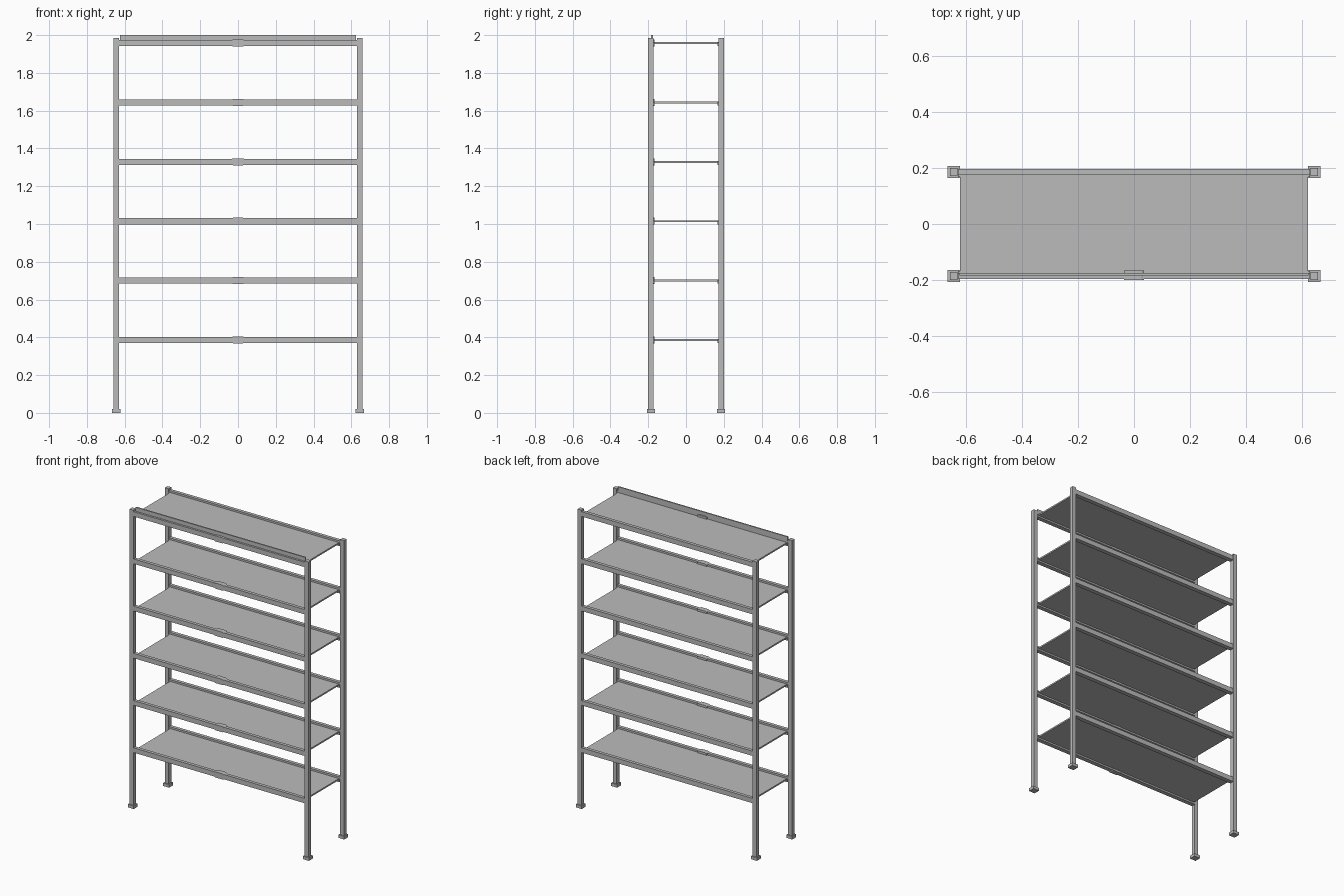
import bpy
import bmesh

cube = bpy.data.objects.get("Cube")
if cube:
    bpy.data.objects.remove(cube, do_unlink=True)

grey = bpy.data.materials.new("painted_grey_steel")
grey.use_nodes = True
colour = (0.5, 0.5, 0.5, 1)
grey.diffuse_color = colour
grey.node_tree.nodes["Principled BSDF"].inputs["Base Color"].default_value = colour


def finish(name, bm):
    bmesh.ops.recalc_face_normals(bm, faces=bm.faces)
    mesh = bpy.data.meshes.new(name)
    bm.to_mesh(mesh)
    bm.free()
    mesh.materials.append(grey)
    obj = bpy.data.objects.new(name, mesh)
    bpy.context.collection.objects.link(obj)
    return obj


def box(name, x, y, z):
    """Box from (min, max) ranges."""
    bm = bmesh.new()
    bmesh.ops.create_cube(bm, size=1)
    for v in bm.verts:
        v.co = [r[0] if c < 0 else r[1] for c, r in zip(v.co, (x, y, z))]
    return finish(name, bm)


def extrude(name, points, offset):
    """Solid made by sweeping a flat outline along an offset."""
    bm = bmesh.new()
    face = bm.faces.new([bm.verts.new(p) for p in points])
    swept = bmesh.ops.extrude_face_region(bm, geom=[face])["geom"]
    bmesh.ops.translate(bm, vec=offset,
                        verts=[v for v in swept if isinstance(v, bmesh.types.BMVert)])
    return finish(name, bm)


def rail(name, side, z):
    """Stepped beam: tall outer web and low inner ledge that carries the shelf."""
    profile = [(0.197, -0.016), (0.168, -0.016), (0.168, 0.004),
               (0.175, 0.004), (0.175, 0.016), (0.197, 0.016)]
    extrude(name, [(-0.63, side * y, z + h) for y, h in profile], (1.26, 0, 0))


# Corner posts with feet
for sx, side in ((1, "left"), (-1, "right")):
    for sy, end in ((-1, "front"), (1, "back")):
        x, y = sx * 0.645, sy * 0.186
        box(f"{end}_{side}_post", (x - 0.014, x + 0.014),
            (y - 0.014, y + 0.014), (0.005, 1.985))
        box(f"{end}_{side}_foot", (x - 0.022, x + 0.022),
            (y - 0.021, y + 0.021), (0, 0.02))

# Six shelves, each with two rails and a clip on the front rail
clip = [(-0.036, -0.013), (-0.026, -0.018), (0.026, -0.018), (0.036, -0.013),
        (0.036, 0.014), (0.026, 0.019), (-0.026, 0.019), (-0.036, 0.014)]
for i in range(6):
    z = 0.386 + i * 0.3143
    box(f"shelf_{i + 1}", (-0.622, 0.622), (-0.173, 0.173), (z - 0.005, z + 0.005))
    rail(f"front_rail_{i + 1}", -1, z)
    rail(f"back_rail_{i + 1}", 1, z)
    extrude(f"rail_clip_{i + 1}", [(x, -0.201, z + h) for x, h in clip], (0, 0.035, 0))

# Upright strip along the top front edge
box("top_front_strip", (-0.625, 0.625), (-0.184, -0.175), (1.95, 2.0))
